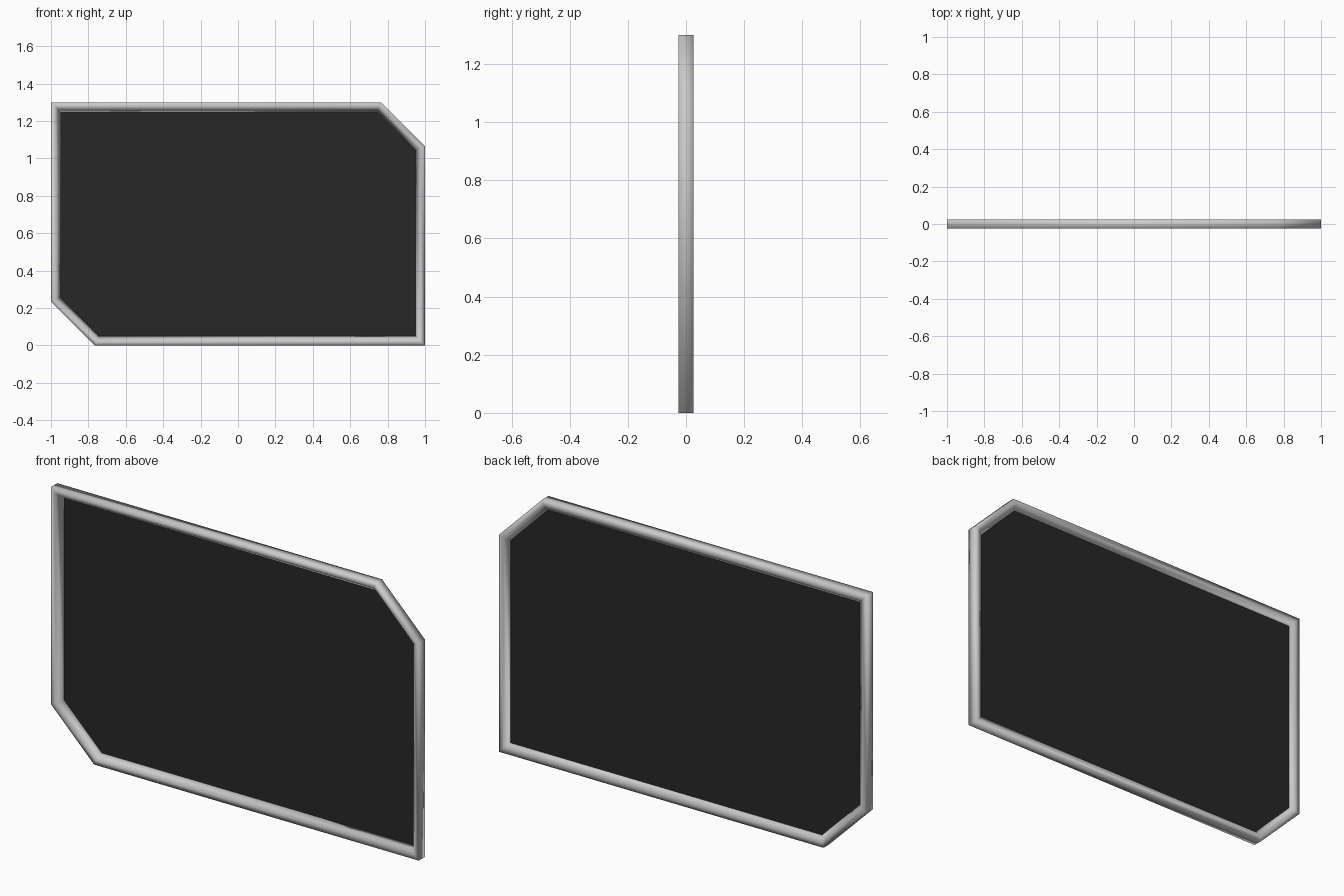
import bpy, bmesh
from mathutils import Vector

if "Cube" in bpy.data.objects:
    bpy.data.objects.remove(bpy.data.objects["Cube"])

# Outline in x/z: rectangle with two opposite corners cut
CUT, H = 0.235, 1.3
OUTLINE = [Vector(p) for p in [(-1, CUT), (-1 + CUT, 0), (1, 0),
                               (1, H - CUT), (1 - CUT, H), (-1, H)]]


def inset(points, d):
    """Offset a counter-clockwise convex outline inwards with mitred corners."""
    result = []
    for i, p in enumerate(points):
        a = (p - points[i - 1]).normalized()
        b = (points[(i + 1) % len(points)] - p).normalized()
        n1, n2 = Vector((-a.y, a.x)), Vector((-b.y, b.x))
        result.append(p + (n1 + n2) * d / (1 + n1.dot(n2)))
    return result


def make_object(name, bm):
    bmesh.ops.recalc_face_normals(bm, faces=bm.faces)
    mesh = bpy.data.meshes.new(name)
    bm.to_mesh(mesh)
    bm.free()
    obj = bpy.data.objects.new(name, mesh)
    bpy.context.collection.objects.link(obj)
    return obj


# Frame: flat rim with a lip that slopes in to the panel on both sides
PANEL_Y, HALF = 0.006, 0.025
profile = [(0, -HALF), (0.024, -HALF), (0.052, PANEL_Y), (0.024, HALF), (0, HALF)]
bm = bmesh.new()
rings = [[bm.verts.new((p.x, y, p.y)) for p in inset(OUTLINE, d)] for d, y in profile]
n = len(OUTLINE)
for k, ring in enumerate(rings):
    nxt = rings[(k + 1) % len(rings)]
    for i in range(n):
        j = (i + 1) % n
        bm.faces.new((ring[i], ring[j], nxt[j], nxt[i]))
for f in bm.faces:
    f.smooth = True
frame = make_object("frame", bm)

# Panel: thin dark sheet held in the frame
bm = bmesh.new()
front, back = [[bm.verts.new((p.x, PANEL_Y + s * 0.001, p.y)) for p in inset(OUTLINE, 0.045)]
               for s in (-1, 1)]
bm.faces.new(front)
bm.faces.new(back[::-1])
for i in range(n):
    j = (i + 1) % n
    bm.faces.new((front[i], back[i], back[j], front[j]))
panel = make_object("panel", bm)
mat = bpy.data.materials.new("dark_panel")
mat.diffuse_color = (0.02, 0.02, 0.02, 1)
mat.use_nodes = True
mat.node_tree.nodes["Principled BSDF"].inputs["Base Color"].default_value = mat.diffuse_color
panel.data.materials.append(mat)
